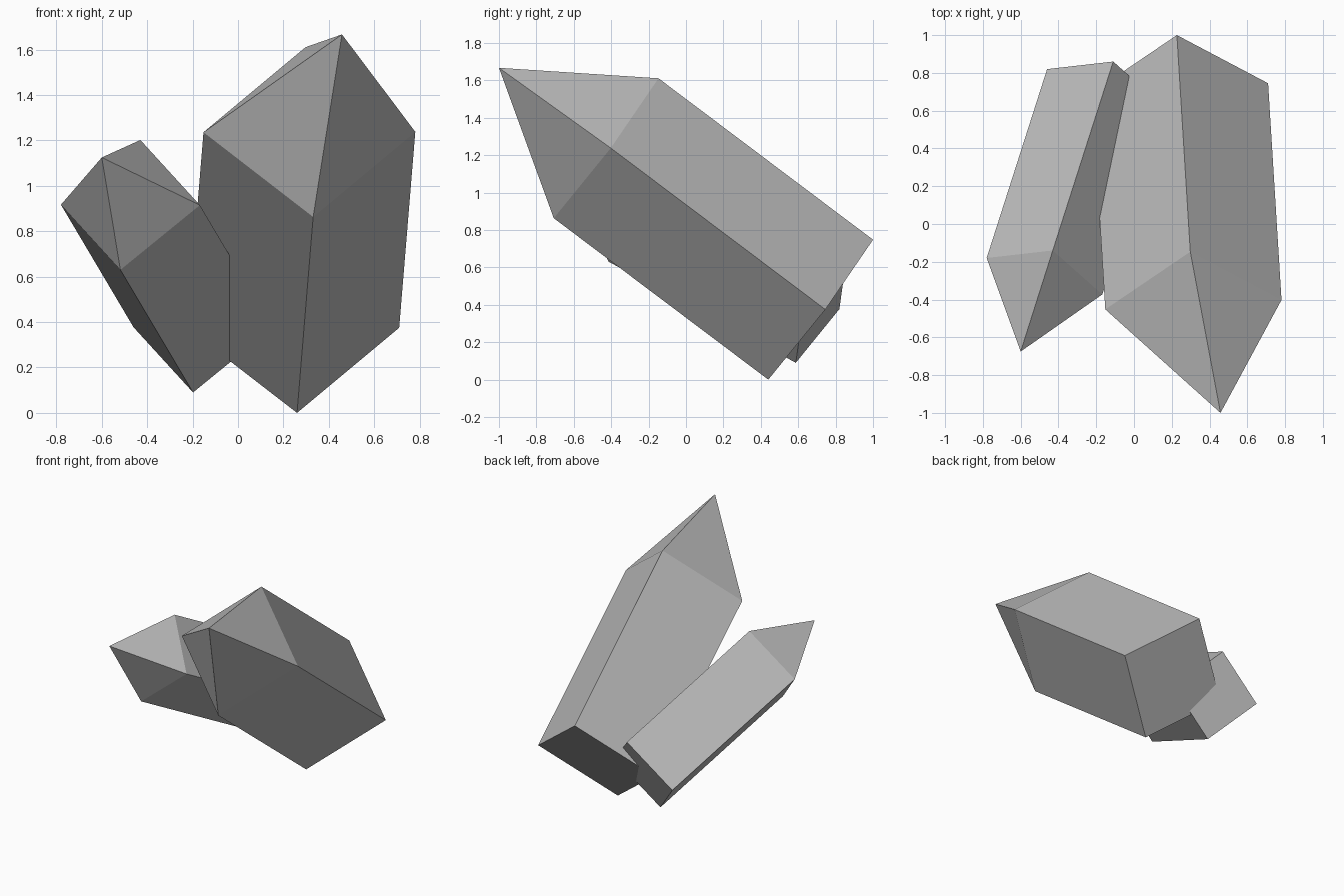
import bpy, bmesh
from mathutils import Vector

if "Cube" in bpy.data.objects:
    bpy.data.objects.remove(bpy.data.objects["Cube"])

grey = bpy.data.materials.new("crystal grey")
grey.diffuse_color = (0.5, 0.5, 0.5, 1)
grey.use_nodes = True
grey.node_tree.nodes["Principled BSDF"].inputs["Base Color"].default_value = grey.diffuse_color


def crystal(name, corner, side_a, side_b, axis, apex):
    """Four-sided prism from one base corner, swept along its axis, with a pointed tip."""
    c, a, b, d = map(Vector, (corner, side_a, side_b, axis))
    bm = bmesh.new()
    base = [bm.verts.new(p) for p in (c, c + a, c + a + b, c + b)]
    shoulder = [bm.verts.new(v.co + d) for v in base]
    tip = bm.verts.new(apex)
    bm.faces.new(base)
    for i in range(4):
        j = (i + 1) % 4
        bm.faces.new((base[i], base[j], shoulder[j], shoulder[i]))
        bm.faces.new((shoulder[i], shoulder[j], tip))
    bmesh.ops.recalc_face_normals(bm, faces=bm.faces[:])
    mesh = bpy.data.meshes.new(name)
    bm.to_mesh(mesh)
    bm.free()
    mesh.materials.append(grey)
    obj = bpy.data.objects.new(name, mesh)
    bpy.context.collection.objects.link(obj)
    return obj


# Large crystal leaning forward
crystal("large_crystal", (0.26, 0.44, 0.0), (0.45, 0.305, 0.375),
        (-0.483, 0.255, 0.373), (0.071, -1.147, 0.863), (0.458, -1.0, 1.667))

# Small crystal leaning forward and to the left
crystal("small_crystal", (-0.198, 0.587, 0.09), (0.35, 0.04, 0.285),
        (-0.262, 0.233, 0.287), (-0.32, -1.0, 0.54), (-0.60, -0.675, 1.125))
